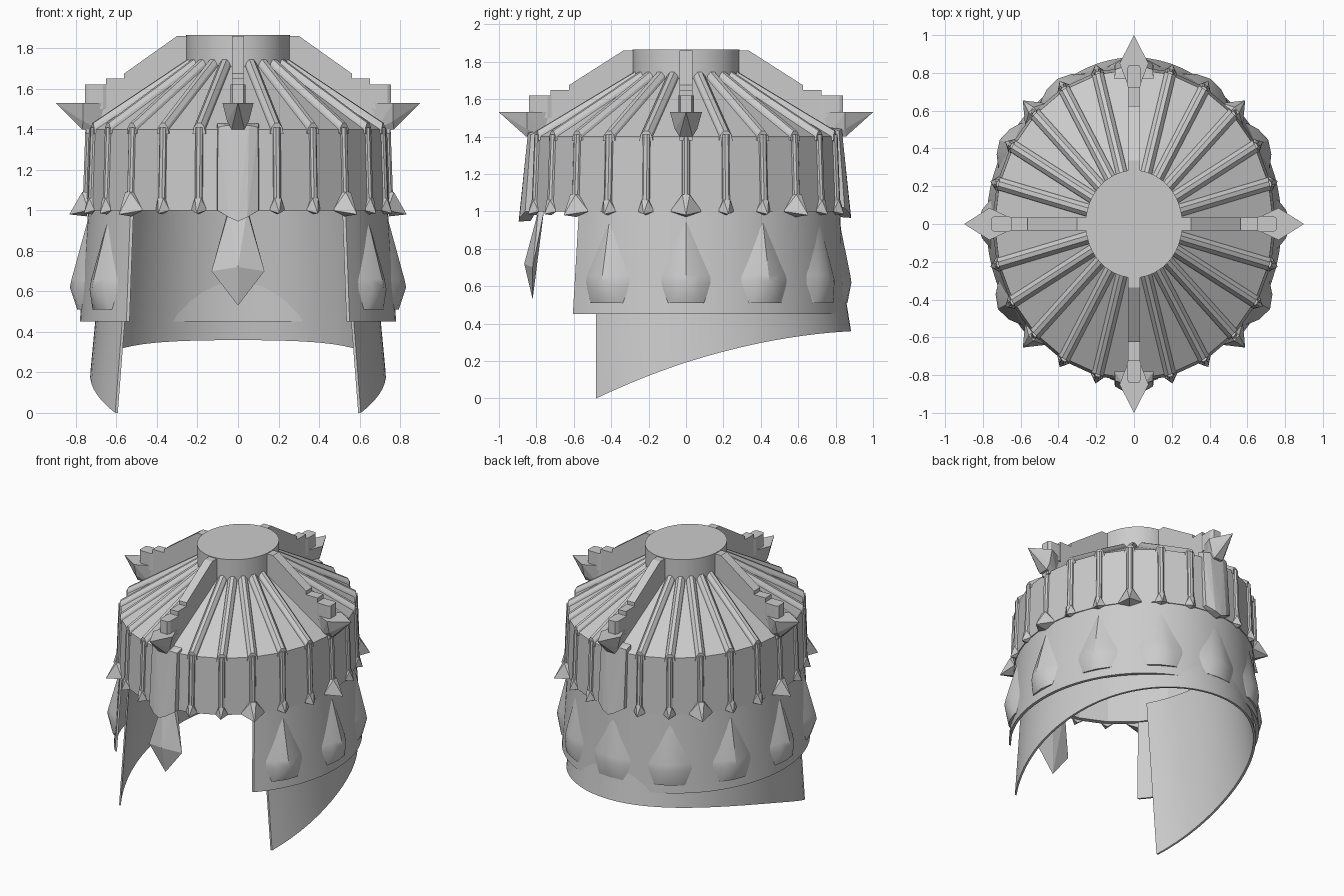
import bpy, bmesh, math
from math import sin, cos, pi, radians

cube = bpy.data.objects.get("Cube")
if cube:
    bpy.data.objects.remove(cube)

steel = bpy.data.materials.new("grey steel")
steel.use_nodes = True
GREY = (0.6, 0.6, 0.6, 1)
steel.diffuse_color = GREY
steel.node_tree.nodes["Principled BSDF"].inputs["Base Color"].default_value = GREY

SQUASH = 0.9  # helmet is narrower across than front to back


def finish(bm, name):
    mesh = bpy.data.meshes.new(name)
    bmesh.ops.recalc_face_normals(bm, faces=bm.faces)
    bm.to_mesh(mesh)
    bm.free()
    mesh.materials.append(steel)
    ob = bpy.data.objects.new(name, mesh)
    bpy.context.collection.objects.link(ob)
    return ob


def smooth(ob):
    bpy.ops.object.select_all(action='DESELECT')
    ob.select_set(True)
    bpy.context.view_layer.objects.active = ob
    bpy.ops.object.shade_smooth_by_angle(angle=radians(30))


def place(p, ang):
    """(radius, sideways, height) at an angle round the helmet"""
    r, s, z = p
    return (SQUASH * (r * cos(ang) - s * sin(ang)), r * sin(ang) + s * cos(ang), z)


def mirror(points):
    return points + [(r, -s, z) for r, s, z in points if s]


def add_hull(bm, points):
    vs = [bm.verts.new(p) for p in points]
    out = bmesh.ops.convex_hull(bm, input=vs)
    junk = {v for v in out["geom_interior"] + out["geom_unused"]
            if isinstance(v, bmesh.types.BMVert)}
    bmesh.ops.delete(bm, geom=list(junk), context='VERTS')


def hulls(name, points, angles):
    bm = bmesh.new()
    for a in angles:
        add_hull(bm, [place(p, a) for p in mirror(points)])
    return finish(bm, name)


def lathe(profile, sides):
    bm = bmesh.new()
    rings = [[bm.verts.new(place((r, 0, z), 2 * pi * i / sides)) for i in range(sides)]
             for r, z in profile]
    for a, b in zip(rings, rings[1:]):
        for i in range(sides):
            j = (i + 1) % sides
            bm.faces.new((a[i], a[j], b[j], b[i]))
    return bm, rings


def shell(name, func, nu, nv, thickness):
    """Curved plate from a function of u, v (outer and inner skin with a rim)"""
    bm = bmesh.new()
    skins = []
    for inset in (0, thickness):
        g = [[bm.verts.new(func(i / nu, j / nv, inset)) for j in range(nv + 1)]
             for i in range(nu + 1)]
        for i in range(nu):
            for j in range(nv):
                bm.faces.new((g[i][j], g[i + 1][j], g[i + 1][j + 1], g[i][j + 1]))
        skins.append([g[i][0] for i in range(nu)] + [g[nu][j] for j in range(nv)]
                     + [g[i][nv] for i in range(nu, 0, -1)] + [g[0][j] for j in range(nv, 0, -1)])
    outer, inner = skins
    for i in range(len(outer)):
        bm.faces.new((outer[i - 1], outer[i], inner[i], inner[i - 1]))
    smooth(finish(bm, name))


# Crown: sloping roof and faceted band
bm, _ = lathe([(0.27, 1.72), (0.82, 1.4), (0.835, 1.0), (0.80, 1.0), (0.79, 1.36), (0.27, 1.68)], 24)
finish(bm, "crown")

# Flat round cap
bm, rings = lathe([(0.285, 1.66), (0.285, 1.865)], 48)
bm.faces.new(rings[0])
bm.faces.new(rings[1])
smooth(finish(bm, "cap"))

# Ribs over the roof and down the band
step = radians(15)
rib_slots = [i for i in range(24) if i not in (6, 18)]
roof_rib = [(r, s, z + h) for r, z in ((0.27, 1.72), (0.825, 1.397))
            for s, h in ((0.038, -0.02), (0.03, 0.012), (0.012, 0.034))]
hulls("roof_ribs", roof_rib, [i * step for i in range(24) if i % 6])
band_rib = [(r + h, s, z) for r, z in ((0.815, 1.41), (0.83, 1.02))
            for s, h in ((0.025, -0.02), (0.02, 0.012), (0.009, 0.022))]
hulls("band_ribs", band_rib, [i * step for i in rib_slots])

# Flared rib tips: large on the diagonals and sides, small elsewhere
hulls("large_tips", [(0.855, 0.02, 1.09), (0.82, 0.02, 1.09), (0.82, 0.085, 1.0),
                     (0.925, 0, 0.98), (0.83, 0, 0.97)], [i * step for i in rib_slots if i % 3 == 0])
hulls("small_tips", [(0.85, 0.018, 1.06), (0.82, 0.018, 1.06), (0.825, 0.045, 1.0),
                     (0.875, 0, 0.985), (0.83, 0, 0.98)], [i * step for i in rib_slots if i % 3])

# Four stepped fins with end blocks and spikes
quarter = [i * pi / 2 for i in range(4)]
fin = [(0.26, 1.6), (0.26, 1.86), (0.335, 1.86), (0.625, 1.675), (0.625, 1.65),
       (0.725, 1.65), (0.725, 1.62), (0.835, 1.62), (0.835, 1.38), (0.75, 1.38)]
bm = bmesh.new()
for a in quarter:
    sides = [[bm.verts.new(place((r, s, z), a)) for r, z in fin] for s in (-0.034, 0.034)]
    bm.faces.new(sides[0])
    bm.faces.new(sides[1][::-1])
    for i in range(len(fin)):
        bm.faces.new((sides[0][i], sides[0][i - 1], sides[1][i - 1], sides[1][i]))
finish(bm, "fins")
hulls("fin_blocks", [(r, s, z) for z in (1.5, 1.62)
                     for r, s in ((0.71, 0.03), (0.74, 0.042), (0.82, 0.042), (0.84, 0.03))], quarter)
hulls("spikes", [(1.0, 0, 1.53), (0.85, 0.085, 1.53), (0.72, 0.03, 1.53),
                 (0.85, 0.06, 1.44), (0.855, 0.035, 1.4), (0.76, 0.03, 1.4)], quarter)

# Front and back crown plates, with the nose pendant in front
plate = [(0.78, 0.115, 1.43), (0.83, 0.11, 1.41), (0.845, 0.06, 1.42),
         (0.80, 0.115, 1.0), (0.86, 0.113, 1.0), (0.89, 0.05, 0.965), (0.895, 0, 0.945), (0.83, 0, 0.95)]
hulls("front_plate", plate, [-pi / 2])
hulls("back_plate", [(r - 0.012, s, z + 0.02) for r, s, z in plate], [pi / 2])
hulls("nose_pendant", [(0.76, 0.055, 1.0), (0.79, 0.05, 1.0), (0.82, 0.145, 0.7),
                       (0.865, 0, 0.72), (0.80, 0, 0.72), (0.82, 0, 0.53)], [-pi / 2])


# Neck guard: open at the front, lower edge rising to the back
def guard_radii(z, y):
    return 0.748 - 0.095 * z, 0.94 - 0.16 * z if y > 0 else 0.82


def guard(u, v, inset):
    a = (u * 2 - 1) * math.acos(-0.48 / 0.82)
    d = max(0, 0.48 + cos(a) * (0.88 if cos(a) > 0 else 0.82))
    low = 0.475 * d - 0.155 * d * d
    z = low + (1.1 - low) * v
    rx, ry = guard_radii(z, cos(a))
    return (rx - inset) * sin(a), (ry - (inset if cos(a) > 0 else 0)) * cos(a), z


shell("neck_guard", guard, 48, 8, 0.016)


# Outer band round the sides and back
def band_radii(z):
    return 0.815 - 0.075 * z, 0.878 - 0.055 * z


def band(u, v, inset):
    z = 0.45 + 0.6 * v
    rx, ry = band_radii(z)
    a = (u * 2 - 1) * math.acos((-0.605 + 0.035 * v) / ry)
    return (rx - inset) * sin(a), ry * cos(a) - inset * max(0, cos(a)), z


shell("side_band", band, 56, 3, 0.022)

# Teardrop studs round the band
bm = bmesh.new()
drop = [(-0.012, 0, 0.985), (-0.018, 0.14, 0.655), (-0.018, 0.142, 0.62), (-0.018, 0.105, 0.51),
        (0.03, 0.075, 0.66), (0.036, 0.075, 0.61), (0.056, 0, 0.66), (0.062, 0, 0.62),
        (0.005, 0.09, 0.51), (0.018, 0, 0.51)]
for deg in range(-30, 211, 30):
    a = radians(deg)
    rx, ry = band_radii(0.65)
    height = 1 - 0.35 * max(0, sin(a))
    n = math.atan2(sin(a) / ry, cos(a) / rx)
    points = []
    for r, s, z in mirror(drop):
        out = r * height - 0.065 * (z - 0.65)
        points.append((rx * cos(a) + out * cos(n) - s * sin(n),
                       ry * sin(a) + out * sin(n) + s * cos(n), z))
    add_hull(bm, points)
smooth(finish(bm, "teardrop_studs"))
